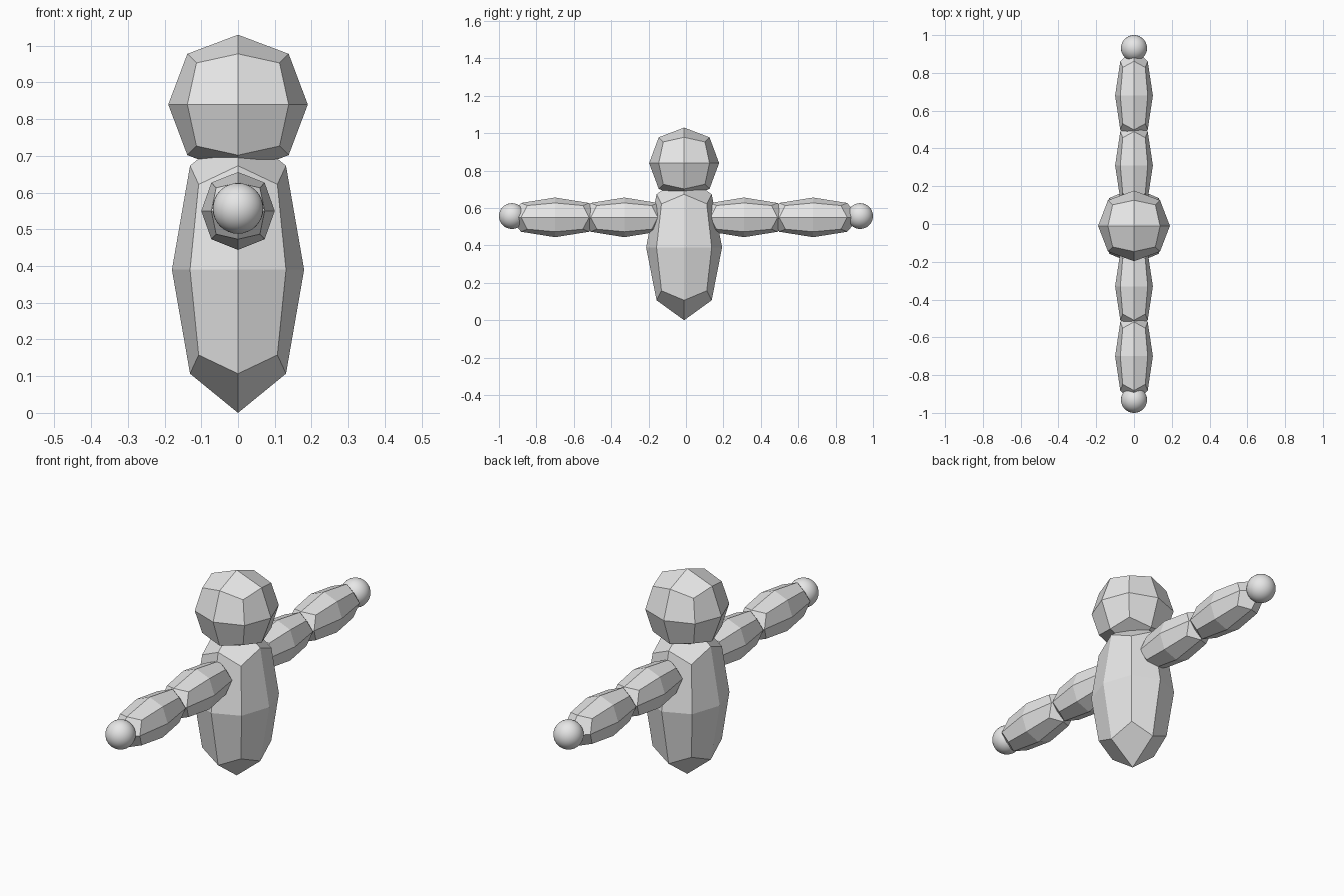
import bpy

if "Cube" in bpy.data.objects:
    bpy.data.objects.remove(bpy.data.objects["Cube"])

grey = bpy.data.materials.new("light_grey")
grey.diffuse_color = (0.8, 0.8, 0.8, 1)
grey.use_nodes = True
grey.node_tree.nodes["Principled BSDF"].inputs["Base Color"].default_value = grey.diffuse_color

LIMIT = 0.8395  # how far a rounded cube reaches compared with its cage


def rounded_block(name, centre, half):
    """Faceted 24-face block: a cube rounded by one subdivision step."""
    bpy.ops.mesh.primitive_cube_add(size=2, location=centre)
    ob = bpy.context.object
    ob.name = name
    for v in ob.data.vertices:
        v.co = [c * h / LIMIT for c, h in zip(v.co, half)]
    sub = ob.modifiers.new("rounding", 'SUBSURF')
    sub.levels = sub.render_levels = 1
    ob.data.materials.append(grey)
    return ob


def ball(name, centre, radius):
    bpy.ops.mesh.primitive_uv_sphere_add(segments=32, ring_count=16,
                                         radius=radius, location=centre)
    ob = bpy.context.object
    ob.name = name
    bpy.ops.object.shade_smooth()
    ob.data.materials.append(grey)
    return ob


Y = -0.01  # body sits slightly forward of the hands' midpoint

# Torso and head
rounded_block("torso", (0, Y, 0.39), (0.18, 0.203, 0.39))
rounded_block("head", (0, Y, 0.84), (0.19, 0.187, 0.19))

# Outstretched arms along y, each with two segments and a round hand
for side, s in (("front", -1), ("back", 1)):
    rounded_block(side + "_upper_arm", (0, Y + s * 0.32, 0.55), (0.1, 0.247, 0.106))
    rounded_block(side + "_forearm", (0, Y + s * 0.69, 0.55), (0.1, 0.25, 0.106))
    ball(side + "_hand", (0, s * 0.931, 0.557), 0.069)
